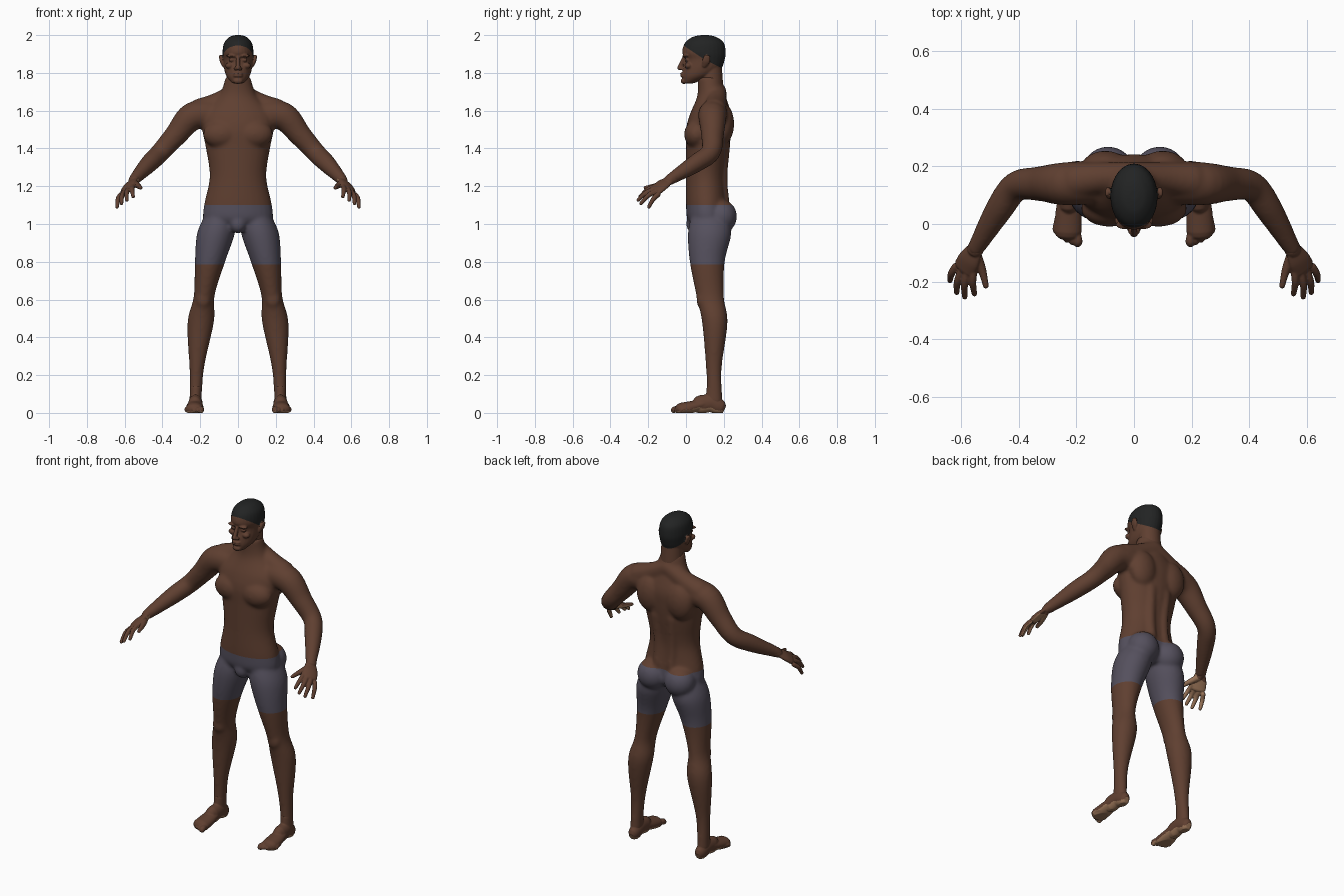
import bpy, bmesh
from math import cos, sin, pi
from mathutils import Vector, Matrix

cube = bpy.data.objects.get("Cube")
if cube:
    bpy.data.objects.remove(cube)


def material(name, red, green, blue):
    mat = bpy.data.materials.new(name)
    mat.use_nodes = True
    mat.diffuse_color = (red, green, blue, 1)
    shader = mat.node_tree.nodes["Principled BSDF"]
    shader.inputs["Base Color"].default_value = mat.diffuse_color
    shader.inputs["Roughness"].default_value = .7
    return mat


SKIN = material("brown skin", .115, .05, .03)
PALE = material("palm skin", .33, .18, .1)
HAIR = material("black hair", .016, .017, .017)
CLOTH = material("grey violet cloth", .09, .08, .11)
SIDES = {"left": 1, "right": -1}
WAIST, HEM = 1.1, .785


def smooth_path(rows, steps=6):
    """Catmull-Rom interpolation through rows of numbers."""
    rows = [Vector(row) for row in rows]
    result = []
    for i, (start, end) in enumerate(zip(rows, rows[1:])):
        before = rows[max(i - 1, 0)]
        after = rows[min(i + 2, len(rows) - 1)]
        leave, arrive = (end - before) / 2, (after - start) / 2
        for k in range(steps):
            t = k / steps
            bend = leave * (1 - t) - arrive * t
            turn = (start - end) * (1 - 2 * t)
            result.append(start.lerp(end, t) + (bend + turn) * t * (1 - t))
    return result + [rows[-1]]


def skin(bm, rings, side, count=28):
    """Closed skin over elliptical rings of (centre, wide axis, thin axis)."""
    angles = [2 * pi * i / count for i in range(count)]
    loops = []
    for centre, wide, thin in rings:
        points = [centre + wide * cos(a) + thin * sin(a) for a in angles]
        loops.append([bm.verts.new((p.x * side, p.y, p.z)) for p in points])
    for low, high in zip(loops, loops[1:]):
        for i in range(count):
            bm.faces.new((low[i], low[i - 1], high[i - 1], high[i]))
    bm.faces.new(loops[0])
    bm.faces.new(loops[-1])


def stack(bm, rows, side=1, centre_x=lambda z: 0):
    """Level rings given by height, half width, front y and back y."""
    rings = []
    for z, width, front, back in smooth_path(rows):
        centre = Vector((centre_x(z), (front + back) / 2, z))
        rings.append((centre, Vector((width, 0, 0)), Vector((0, (back - front) / 2, 0))))
    skin(bm, rings, side)


def tube(bm, rows, side=1, across=Vector((0, 1, 0)), flat=1):
    """Tube with rounded ends through x, y, z, radius; flat thins it."""
    path = smooth_path(rows)
    points = [Vector(p[:3]) for p in path]
    last = len(points) - 1
    rings = []
    for i, point in enumerate(points):
        along = (points[min(i + 1, last)] - points[max(i - 1, 0)]).normalized()
        wide = (across - along * across.dot(along)).normalized() * path[i][3]
        thin = along.cross(wide) * flat
        rings.append((point, wide, thin))
        if i in (0, last):
            reach = along * thin.length * (1 if i else -1)
            for angle in (pi / 6, pi / 3):
                cap = (point + reach * sin(angle), wide * cos(angle), thin * cos(angle))
                rings.insert(len(rings) if i else 0, cap)
    skin(bm, rings, side)


def ball(bm, centre, radii, side=1):
    x, y, z = centre
    place = Matrix.Translation((x * side, y, z)) @ Matrix.Diagonal((*radii, 1))
    bmesh.ops.create_uvsphere(bm, u_segments=24, v_segments=14, radius=1, matrix=place)


def finish(name, bm, voxel, rounds, materials, rule, cuts=()):
    """Fuse the pieces, soften them, cut colour borders and colour by rule."""
    bmesh.ops.recalc_face_normals(bm, faces=bm.faces)
    rough = bpy.data.meshes.new(name)
    bm.to_mesh(rough)
    obj = bpy.data.objects.new(name, rough)
    bpy.context.collection.objects.link(obj)
    fuse = obj.modifiers.new("fuse", 'REMESH')
    fuse.mode, fuse.voxel_size = 'VOXEL', voxel
    soften = obj.modifiers.new("soften", 'SMOOTH')
    soften.factor, soften.iterations = .5, rounds
    depsgraph = bpy.context.evaluated_depsgraph_get()
    mesh = bpy.data.meshes.new_from_object(obj.evaluated_get(depsgraph))
    obj.modifiers.clear()
    obj.data = mesh
    bm.clear()
    bm.from_mesh(mesh)
    for point, normal in cuts:
        everything = bm.verts[:] + bm.edges[:] + bm.faces[:]
        bmesh.ops.bisect_plane(bm, geom=everything, plane_co=point, plane_no=normal)
    for vert in bm.verts:
        vert.co.z = max(vert.co.z, 0)
    bm.normal_update()
    for face in bm.faces:
        face.material_index = int(rule(face.calc_center_median(), face.normal))
        face.smooth = True
    mesh.materials.clear()
    for mat in materials:
        mesh.materials.append(mat)
    bm.to_mesh(mesh)
    bm.free()


def leg_x(z):
    """The legs spread outward in a gentle bow toward the floor."""
    return .225 - .12 * z * z


# Body: torso, shoulders, arms, legs and shorts
bm = bmesh.new()
stack(bm, [(.98, .11, .06, .19), (1.02, .18, .01, .22), (1.1, .18, 0, .22),
           (1.25, .15, 0, .21), (1.4, .17, 0, .23), (1.5, .19, 0, .24),
           (1.58, .19, .02, .24), (1.68, .1, .06, .21), (1.78, .065, .06, .185)])
ball(bm, (0, .045, 1), (.045, .045, .05))
for side in SIDES.values():
    ball(bm, (.085, .055, 1.475), (.1, .065, .075), side)  # chest
    ball(bm, (.1, .195, 1.53), (.085, .06, .11), side)  # shoulder blade
    ball(bm, (.09, .185, 1.04), (.09, .085, .09), side)  # buttock
    tube(bm, [(.045, .2, 1.12, .03), (.045, .19, 1.25, .03), (.05, .2, 1.42, .035)], side)
    tube(bm, [(0, .165, 1.7, .05), (.11, .16, 1.64, .055), (.2, .15, 1.6, .065)], side)
    tube(bm, [(.12, .145, 1.58, .075), (.24, .14, 1.57, .075), (.33, .14, 1.47, .06),
              (.41, .13, 1.38, .052), (.47, .05, 1.32, .048), (.55, -.085, 1.235, .03)], side)
    stack(bm, [(1.05, .08, .03, .22), (.95, .1, .01, .24), (.8, .08, .02, .205),
               (.62, .055, .055, .2), (.48, .07, .085, .22), (.25, .04, .105, .19),
               (.12, .033, .11, .19), (.05, .033, .1, .195)], side, leg_x)
    ball(bm, (.185, .085, .6), (.04, .03, .05), side)  # kneecap
finish("body", bm, .009, 9, [SKIN, CLOTH], lambda centre, normal: HEM < centre.z < WAIST,
       [((0, 0, height), (0, 0, 1)) for height in (HEM, WAIST)])

# Head with neck, face, ears and close-cropped hair
bm = bmesh.new()
stack(bm, [(1.745, .03, -.015, .04), (1.78, .06, -.02, .13), (1.82, .073, -.015, .185),
           (1.87, .078, -.005, .205), (1.91, .082, -.02, .21), (1.96, .073, -.005, .2),
           (1.99, .045, .035, .16), (2, .015, .08, .12)])
stack(bm, [(1.69, .065, .065, .2), (1.83, .06, .08, .19)])
tube(bm, [(0, -.012, 1.88, .009), (0, -.034, 1.826, .013)])  # nose
for lip in (1.796, 1.784):
    ball(bm, (0, -.016, lip), (.026, .016, .007))
ball(bm, (0, -.012, 1.757), (.026, .016, .016))  # chin
for side in SIDES.values():
    ball(bm, (.013, -.024, 1.822), (.009, .012, .008), side)  # nostril
    ball(bm, (.034, .003, 1.868), (.016, .011, .008), side)  # closed eye
    ball(bm, (.034, -.003, 1.89), (.03, .016, .008), side)  # brow
    ball(bm, (.046, .012, 1.838), (.022, .02, .016), side)  # cheek
    tube(bm, [(.078, .096, 1.835, .011), (.087, .106, 1.862, .021),
              (.093, .112, 1.888, .017)], side, flat=.45)  # ear

# The hairline slopes back to the ears, then more gently to the nape
HAIRLINES = [(Vector((0, -.02, 1.95)), Vector((0, .67, 1))),
             (Vector((0, .1, 1.87)), Vector((0, .5, 1)))]


def is_hair(centre, normal):
    on_ear = abs(centre.x) > .083 and centre.z < 1.9
    return not on_ear and all((centre - p).dot(up) > 0 for p, up in HAIRLINES)


finish("head", bm, .0045, 3, [SKIN, HAIR], is_hair, HAIRLINES)

# Hands: palm, four fingers fanned from first to last knuckle, and a thumb
first_knuckle, last_knuckle = Vector((.557, -.16, 1.2)), Vector((.62, -.148, 1.155))
first_tip, last_tip = Vector((.555, -.243, 1.145)), Vector((.64, -.197, 1.09))
across = last_knuckle - first_knuckle
for label, side in SIDES.items():
    bm = bmesh.new()
    tube(bm, [(.54, -.065, 1.245, .03), (.553, -.09, 1.232, .03)], side, across, .85)
    tube(bm, [(.553, -.09, 1.232, .03), (.573, -.125, 1.207, .042),
              (.588, -.155, 1.182, .044)], side, across, .42)
    for i in range(4):
        bulge = Vector((.006, -.03, 0)) * sin(pi * i / 3)
        root = first_knuckle.lerp(last_knuckle, i / 3) + bulge / 2
        tip = first_tip.lerp(last_tip, i / 3) + bulge
        middle = (root + tip) / 2 + Vector((.005, 0, .01))
        tube(bm, [(*root, .0135), (*middle, .0125), (*tip, .0095)], side, across)
    tube(bm, [(.553, -.1, 1.218, .02), (.53, -.155, 1.203, .015),
              (.515, -.215, 1.192, .01)], side, across)
    palm = Vector((-.58 * side, .2, -.78))
    finish(label + "_hand", bm, .0035, 3, [SKIN, PALE],
           lambda centre, normal: normal.dot(palm) > .35 and centre.y < -.095)

# Feet: heel to ball, ankle, and five toes stepping back toward the outside
for label, side in SIDES.items():
    bm = bmesh.new()
    sideways = Vector((1, 0, 0))
    tube(bm, [(.223, .17, .034, .033), (.224, .13, .05, .036), (.226, .08, .045, .038)],
         side, sideways, 1.3)
    tube(bm, [(.226, .1, .05, .037), (.228, .04, .033, .045), (.23, -.025, .02, .048)],
         side, sideways, .7)
    stack(bm, [(.03, .03, .1, .195), (.14, .032, .11, .187)], side, leg_x)
    for i in range(5):
        x, y = .196 + .019 * i, -.075 + .0027 * i * i
        radius = .011 if i else .016
        tube(bm, [(x + .004 * (2 - i), y + .055, .02, radius), (x, y + .02, .02, radius),
                  (x, y + .01, .014, radius)], side, sideways)
    finish(label + "_foot", bm, .004, 3, [SKIN, PALE],
           lambda centre, normal: normal.z < -.4 and centre.z < .03)
